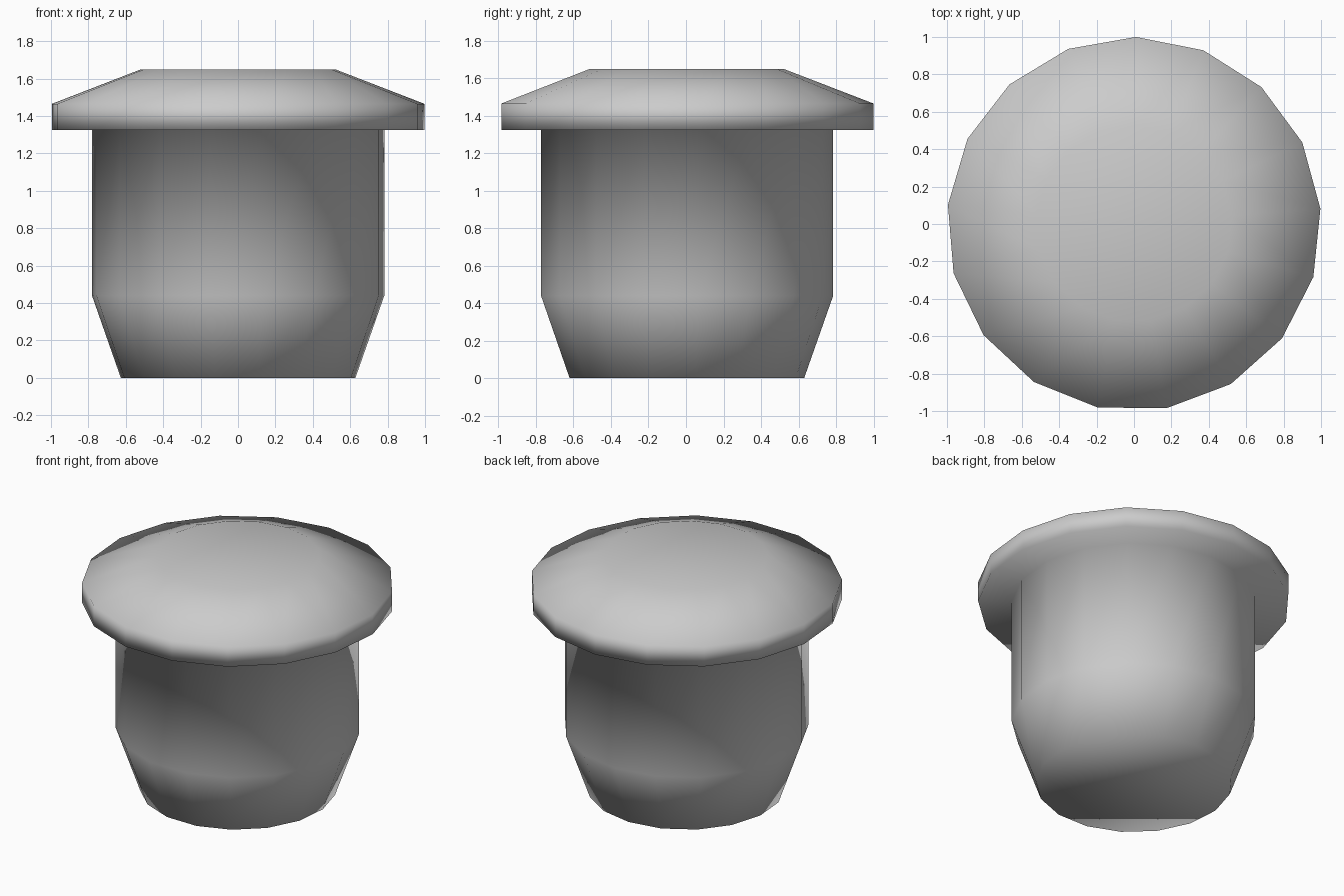
import bpy, bmesh, math

cube = bpy.data.objects.get("Cube")
if cube:
    bpy.data.objects.remove(cube, do_unlink=True)

SIDES = 17
START = math.radians(89.4)

# Outline from the foot up to the flat crown: (radius, height)
PROFILE = [(0.63, 0), (0.785, 0.44), (0.785, 1.325),
           (1.0, 1.325), (1.0, 1.465), (0.525, 1.648)]


def ring(bm, radius, height):
    angles = [START + math.tau * i / SIDES for i in range(SIDES)]
    return [bm.verts.new((radius * math.cos(a), radius * math.sin(a), height))
            for a in angles]


def turned_part(name, profile, material):
    bm = bmesh.new()
    rings = [ring(bm, r, z) for r, z in profile]
    for low, high in zip(rings, rings[1:]):
        for i in range(SIDES):
            j = (i + 1) % SIDES
            bm.faces.new((low[i], low[j], high[j], high[i]))
    # Flat closing faces
    bm.faces.new(rings[0][::-1])
    bm.faces.new(rings[-1])
    for face in bm.faces:
        face.smooth = True
    mesh = bpy.data.meshes.new(name)
    bm.to_mesh(mesh)
    bm.free()
    mesh.materials.append(material)
    obj = bpy.data.objects.new(name, mesh)
    bpy.context.collection.objects.link(obj)
    return obj


# Plain grey
grey = bpy.data.materials.new("light_grey")
grey.use_nodes = True
color = (0.6, 0.6, 0.6, 1)
grey.diffuse_color = color
grey.node_tree.nodes["Principled BSDF"].inputs["Base Color"].default_value = color

# Tapered body and wide lid are one continuous smooth surface
turned_part("lidded_pot", PROFILE, grey)
